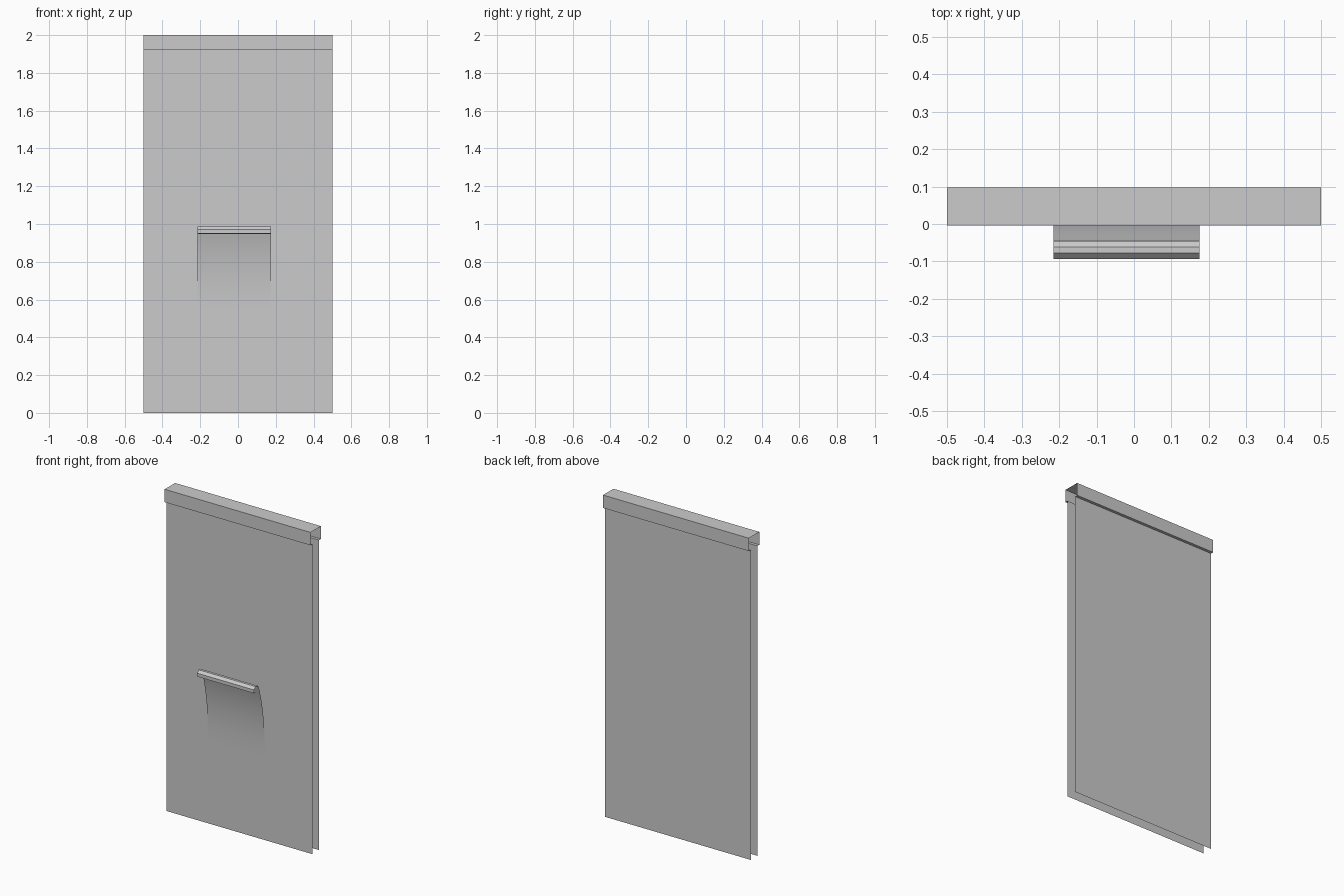
import bpy, bmesh

if "Cube" in bpy.data.objects:
    bpy.data.objects.remove(bpy.data.objects["Cube"])


def strip(name, profile, x0, x1, smooth=False):
    """Extrude an open (y, z) profile along x as a thin sheet."""
    bm = bmesh.new()
    verts = [bm.verts.new((x0, y, z)) for y, z in profile]
    edges = [bm.edges.new(pair) for pair in zip(verts, verts[1:])]
    ext = bmesh.ops.extrude_edge_only(bm, edges=edges)
    moved = [g for g in ext["geom"] if isinstance(g, bmesh.types.BMVert)]
    bmesh.ops.translate(bm, verts=moved, vec=(x1 - x0, 0, 0))
    bmesh.ops.recalc_face_normals(bm, faces=bm.faces)
    mesh = bpy.data.meshes.new(name)
    bm.to_mesh(mesh)
    bm.free()
    obj = bpy.data.objects.new(name, mesh)
    bpy.context.collection.objects.link(obj)
    if smooth:
        bpy.context.view_layer.objects.active = obj
        obj.select_set(True)
        bpy.ops.object.shade_smooth_by_angle()
        obj.select_set(False)
    return obj


FRONT, BACK = -0.004, 0.098      # faces of the top cap
INSET, TOP, LIP = 0.018, 2.0, 1.92

# One folded sheet: panels, lips and top cap
strip("folded_panel", [
    (FRONT + INSET, 0), (FRONT + INSET, LIP), (FRONT, LIP), (FRONT, TOP),
    (BACK, TOP), (BACK, LIP), (BACK - INSET, LIP), (BACK - INSET, 0)], -0.5, 0.5)

# Curved flap growing out of the front panel
z0, z1, y0, y1 = 0.49, 0.955, 0.013, -0.042
flap = [(y0 + (y1 - y0) * (i / 12) ** 2.6, z0 + (z1 - z0) * i / 12) for i in range(13)]
strip("curved_flap", flap, -0.215, 0.175, smooth=True)

# Rolled grip along the top of the flap
strip("rolled_grip", [
    (-0.042, 0.955), (-0.046, 0.972), (-0.062, 0.986), (-0.078, 0.986),
    (-0.093, 0.971), (-0.093, 0.95), (-0.078, 0.948)], -0.215, 0.175)
